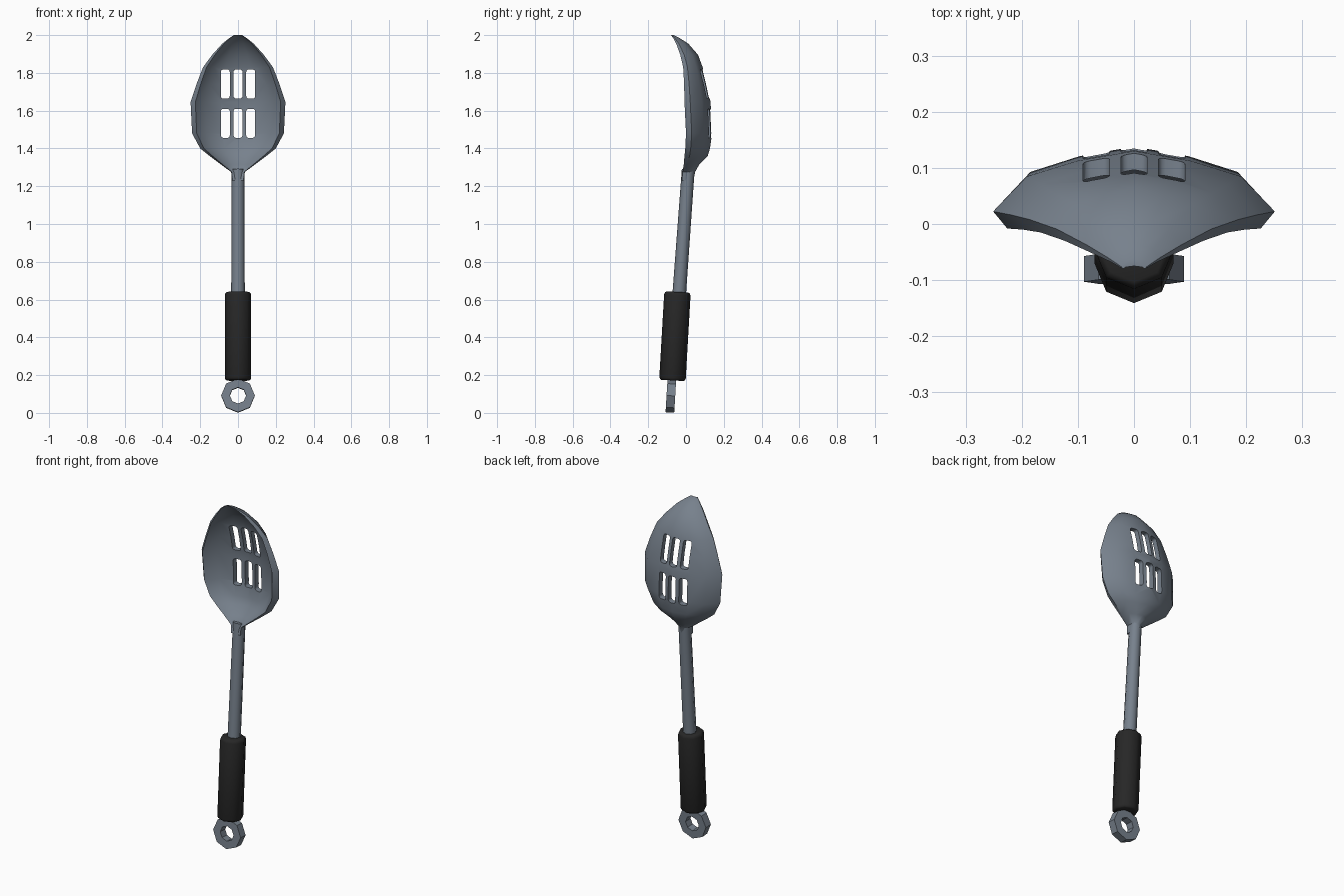
import bpy, bmesh, math
from mathutils import Vector, Matrix

if "Cube" in bpy.data.objects:
    bpy.data.objects.remove(bpy.data.objects["Cube"])


def material(name, color):
    m = bpy.data.materials.new(name)
    m.diffuse_color = (*color, 1)
    m.use_nodes = True
    m.node_tree.nodes["Principled BSDF"].inputs["Base Color"].default_value = m.diffuse_color
    return m


steel = material("blue grey nylon", (0.185, 0.22, 0.265))
rubber = material("black rubber", (0.02, 0.02, 0.02))


def finish(name, bm, mat, angle=None):
    bmesh.ops.recalc_face_normals(bm, faces=bm.faces[:])
    me = bpy.data.meshes.new(name)
    bm.to_mesh(me)
    bm.free()
    ob = bpy.data.objects.new(name, me)
    bpy.context.collection.objects.link(ob)
    if mat:
        me.materials.append(mat)
    if angle:
        smooth(ob, angle)
    return ob


def smooth(ob, angle):
    bpy.ops.object.select_all(action='DESELECT')
    ob.select_set(True)
    bpy.context.view_layer.objects.active = ob
    bpy.ops.object.shade_smooth_by_angle(angle=math.radians(angle))


def loft(bm, rings, cap=True):
    """Join closed rings of points into a skin."""
    rows = [[bm.verts.new(p) for p in r] for r in rings]
    n = len(rows[0])
    for a, b in zip(rows, rows[1:]):
        for i in range(n):
            j = (i + 1) % n
            bm.faces.new((a[i], a[j], b[j], b[i]))
    return rows


def rod(name, start, end, profile, mat, sides=8):
    """Tilted round bar; profile = (distance from start, radius)."""
    start, end = Vector(start), Vector(end)
    axis = (end - start).normalized()
    side = Vector((1, 0, 0))
    up = axis.cross(side)
    rings = []
    for t, r in profile:
        c = start + axis * t
        rings.append([c + (side * math.cos(k * math.tau / sides)
                           + up * math.sin(k * math.tau / sides)) * r for k in range(sides)])
    bm = bmesh.new()
    rows = loft(bm, rings)
    bm.faces.new(rows[0])
    bm.faces.new(rows[-1])
    return finish(name, bm, mat, 50)


# Shaft and rubber grip
rod("shaft", (0, -0.038, 0.60), (0, 0.012, 1.29), [(0, 0.036), (0.692, 0.034)], steel)
rod("grip", (0, -0.072, 0.172), (0, -0.045, 0.64),
    [(0, 0.06), (0.004, 0.066), (0.014, 0.07), (0.452, 0.07), (0.464, 0.066), (0.469, 0.058)], rubber)

# Hanging ring: octagonal with a hole
bm = bmesh.new()
tilt = Matrix.Translation((0, -0.08, 0.091)) @ Matrix.Rotation(-0.06, 4, 'X')
rings = []
for r, y in ((0.089, -0.023), (0.089, 0.023), (0.043, 0.023), (0.043, -0.023), (0.089, -0.023)):
    rings.append([tilt @ Vector((r * math.cos(k * math.tau / 8), y, r * math.sin(k * math.tau / 8)))
                  for k in range(8)])
loft(bm, rings)
bmesh.ops.remove_doubles(bm, verts=bm.verts[:], dist=1e-5)
finish("hanging_ring", bm, steel)

# Bowl: stations (z, half width, lip y, back y, inner y)
stations = [
    (1.23, 0.033, -0.022, 0.040, -0.021),
    (1.275, 0.036, -0.018, 0.048, -0.012),
    (1.315, 0.090, -0.012, 0.070, 0.030),
    (1.36, 0.150, -0.008, 0.115, 0.075),
    (1.40, 0.200, -0.004, 0.127, 0.093),
    (1.48, 0.243, 0.000, 0.138, 0.106),
    (1.645, 0.251, -0.008, 0.130, 0.100),
    (1.74, 0.220, -0.010, 0.110, 0.083),
    (1.83, 0.185, -0.015, 0.088, 0.060),
    (1.895, 0.137, -0.030, 0.064, 0.034),
    (1.955, 0.083, -0.052, 0.012, -0.014),
    (1.985, 0.045, -0.068, -0.035, -0.052),
    (2.00, 0.022, -0.080, -0.064, -0.075),
]
curve = [(1.0, 0.0), (0.76, 0.58), (0.4, 0.84), (0.0, 1.0)]
rings = []
for z, w, lip, back, inner in stations:
    edge = lip + 0.22 * (back - lip)
    outer = [(u * w, edge + (back - edge) * f) for u, f in curve]
    inside = [(u * w * 0.9, lip + (inner - lip) * f) for u, f in curve]
    pts = outer + [(-x, y) for x, y in outer[-2::-1]]
    pts += [(-x, y) for x, y in inside] + inside[-2::-1]
    rings.append([(x, y, z) for x, y in pts])
bm = bmesh.new()
for row in (lambda r: (r[0], r[-1]))(loft(bm, rings)):
    for i in range(6):  # close both ends with a strip of quads
        bm.faces.new((row[i], row[i + 1], row[12 - i], row[13 - i]))
bowl = finish("slotted_bowl", bm, steel)

# Slot cutters: rounded rectangles pushed through the bowl
bm = bmesh.new()
hw, hh, rad = 0.0235, 0.077, 0.013
for cz in (1.533, 1.741):
    for cx in (-0.067, 0, 0.067):
        shape = []
        for q, (sx, sz) in enumerate(((1, 1), (-1, 1), (-1, -1), (1, -1))):
            for k in range(4):
                a = (q + k / 3) * math.pi / 2
                shape.append((cx + sx * (hw - rad) + rad * math.cos(a),
                              cz + sz * (hh - rad) + rad * math.sin(a)))
        rows = loft(bm, [[(x, y, z) for x, z in shape] for y in (-0.2, 0.3)])
        for r in rows:
            bm.faces.new(r)
cutter = finish("slot_cutter", bm, None)
cutter.hide_render = True
mod = bowl.modifiers.new("slots", 'BOOLEAN')
mod.operation = 'DIFFERENCE'
mod.solver = 'EXACT'
mod.object = cutter
bpy.context.view_layer.objects.active = bowl
bpy.ops.object.modifier_apply(modifier="slots")
bpy.data.objects.remove(cutter)
smooth(bowl, 38)
